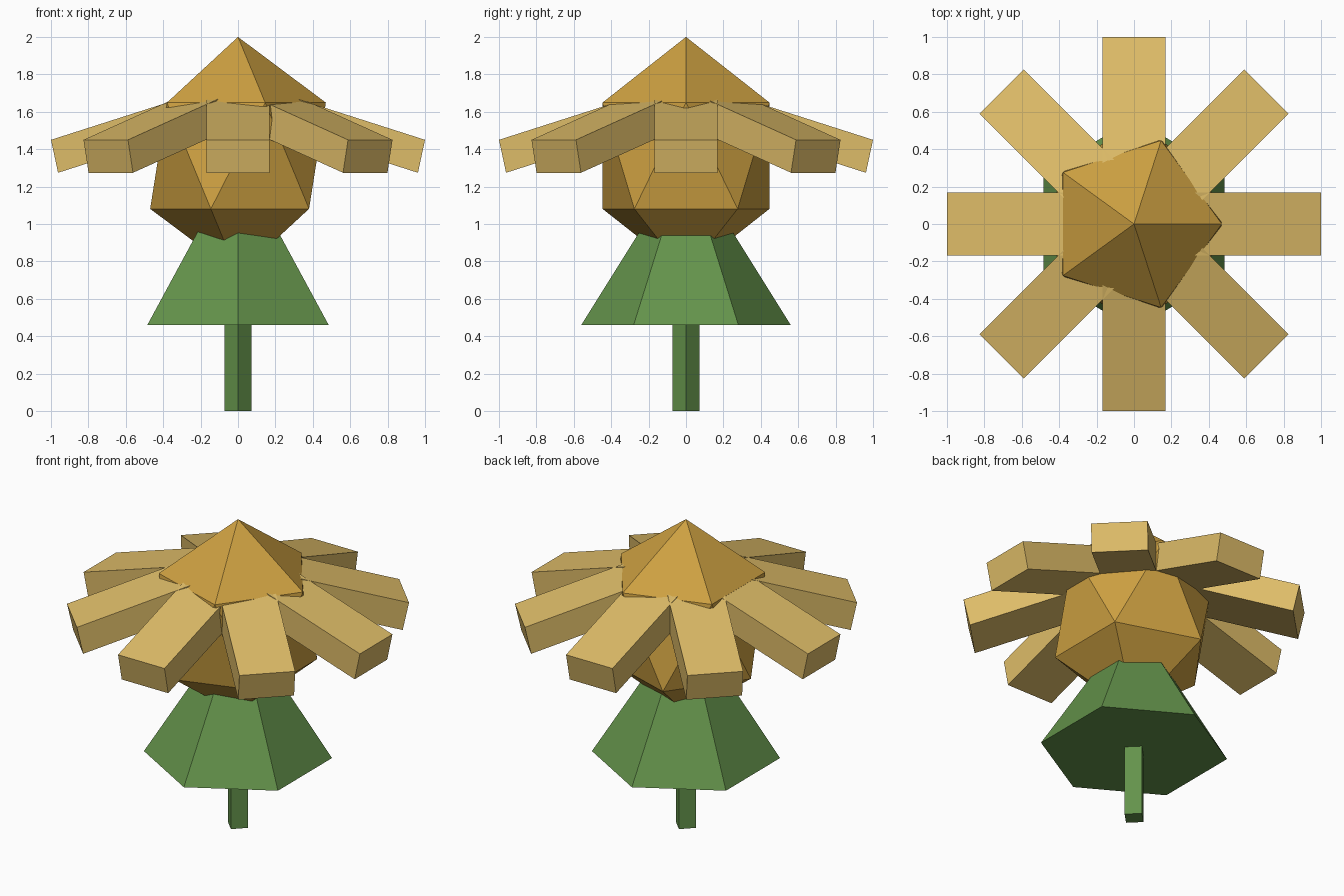
import bpy, bmesh, math
from mathutils import Matrix

if "Cube" in bpy.data.objects:
    bpy.data.objects.remove(bpy.data.objects["Cube"])


def material(name, rgb):
    m = bpy.data.materials.new(name)
    m.diffuse_color = (*rgb, 1)
    m.use_nodes = True
    m.node_tree.nodes["Principled BSDF"].inputs["Base Color"].default_value = m.diffuse_color
    return m


green = material("leaf green", (0.127, 0.292, 0.07))
gold = material("dark gold", (0.61, 0.352, 0.053))
straw = material("straw yellow", (0.73, 0.503, 0.138))


def add_object(name, bm, mat):
    bmesh.ops.recalc_face_normals(bm, faces=bm.faces)
    mesh = bpy.data.meshes.new(name)
    bm.to_mesh(mesh)
    bm.free()
    mesh.materials.append(mat)
    obj = bpy.data.objects.new(name, mesh)
    bpy.context.collection.objects.link(obj)


def frustum(name, sides, start, r0, r1, z0, z1, mat):
    bm = bmesh.new()
    rings = []
    for r, z in ((r0, z0), (r1, z1)):
        angles = [start + math.tau * i / sides for i in range(sides)]
        rings.append([bm.verts.new((r * math.cos(a), r * math.sin(a), z)) for a in angles])
    for i in range(sides):
        j = (i + 1) % sides
        bm.faces.new((rings[0][i], rings[0][j], rings[1][j], rings[1][i]))
    bm.faces.new(rings[0])
    bm.faces.new(rings[1])
    add_object(name, bm, mat)


# Square stem turned corner-on, and six-sided leafy skirt
frustum("stem", 4, 0, 0.073, 0.073, 0, 0.6, green)
frustum("leaf_skirt", 6, math.pi / 2, 0.56, 0.2225, 0.46, 1.0, green)

# Flower centre: stretched icosahedron
bm = bmesh.new()
bmesh.ops.create_icosphere(bm, subdivisions=1, radius=1)
bmesh.ops.transform(bm, verts=bm.verts, matrix=Matrix.Translation((0, 0, 1.365))
                    @ Matrix.Diagonal((0.525, 0.525, 0.635, 1)))
add_object("flower_centre", bm, gold)

# Eight drooping petals: side profile extruded across the width, then rotated
length, slope, half_width = 0.74, 0.32, 0.168
tip = [(1.0, 1.45), (0.962, 1.274)]
root = [(x - length, z + slope * length) for x, z in reversed(tip)]
for k in range(8):
    bm = bmesh.new()
    sides = [[bm.verts.new((x, y, z)) for x, z in tip + root]
             for y in (-half_width, half_width)]
    for i in range(4):
        j = (i + 1) % 4
        bm.faces.new((sides[0][i], sides[0][j], sides[1][j], sides[1][i]))
    for s in sides:
        bm.faces.new(s)
    bmesh.ops.transform(bm, verts=bm.verts, matrix=Matrix.Rotation(k * math.pi / 4, 4, 'Z'))
    add_object(f"petal_{k + 1}", bm, straw)
